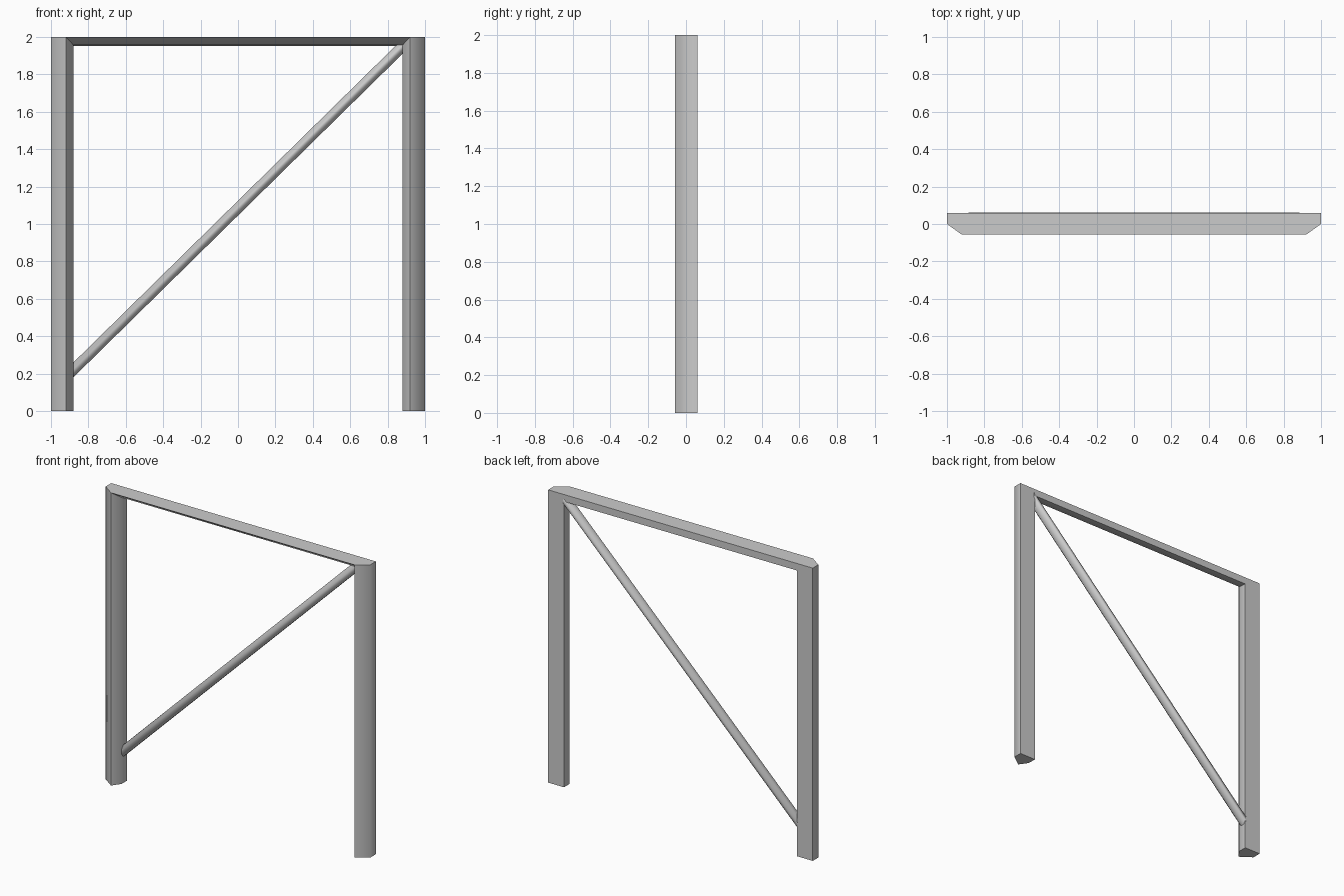
import bpy, bmesh, math
from mathutils import Vector

cube = bpy.data.objects.get("Cube")
if cube:
    bpy.data.objects.remove(cube, do_unlink=True)

# Single plain metal colour
metal = bpy.data.materials.new("light_grey_metal")
metal.use_nodes = True
grey = (0.6, 0.6, 0.6, 1)
metal.diffuse_color = grey
metal.node_tree.nodes["Principled BSDF"].inputs["Base Color"].default_value = grey


def prism(name, section, sweep):
    """Sweep a closed section along a vector, with caps parallel to the section."""
    bm = bmesh.new()
    base = bm.faces.new([bm.verts.new(p) for p in section])
    moved = bmesh.ops.extrude_face_region(bm, geom=[base], use_keep_orig=True)["geom"]
    bmesh.ops.translate(bm, vec=sweep,
                        verts=[v for v in moved if isinstance(v, bmesh.types.BMVert)])
    bmesh.ops.recalc_face_normals(bm, faces=bm.faces)
    mesh = bpy.data.meshes.new(name)
    bm.to_mesh(mesh)
    bm.free()
    mesh.materials.append(metal)
    obj = bpy.data.objects.new(name, mesh)
    bpy.context.collection.objects.link(obj)
    bpy.ops.object.select_all(action="DESELECT")
    obj.select_set(True)
    bpy.context.view_layer.objects.active = obj
    bpy.ops.object.shade_smooth_by_angle(angle=math.radians(60))
    return obj


# Mirrored upright posts, flat at the back and ridged at the front
post_profile = [(1, 0.06), (1, 0), (0.92, -0.057), (0.88, 0), (0.88, 0.06)]
for side, name in ((1, "left_post"), (-1, "right_post")):
    prism(name, [(side * x, y, 0) for x, y in post_profile], Vector((0, 0, 2)))

# Top rail, bevelled under its front edge
rail_profile = [(-0.057, 2), (0, 1.957), (0.06, 1.952), (0.06, 2)]
prism("top_rail", [(-0.92, y, z) for y, z in rail_profile], Vector((1.84, 0, 0)))

# Diagonal brace near the back of the posts
sides = 8
brace_section = []
for i in range(sides):
    a = math.tau * (i + 0.5) / sides
    brace_section.append((-0.885, 0.031 + 0.033 * math.cos(a), 0.215 + 0.043 * math.sin(a)))
prism("diagonal_brace", brace_section, Vector((1.77, 0, 1.74)))
